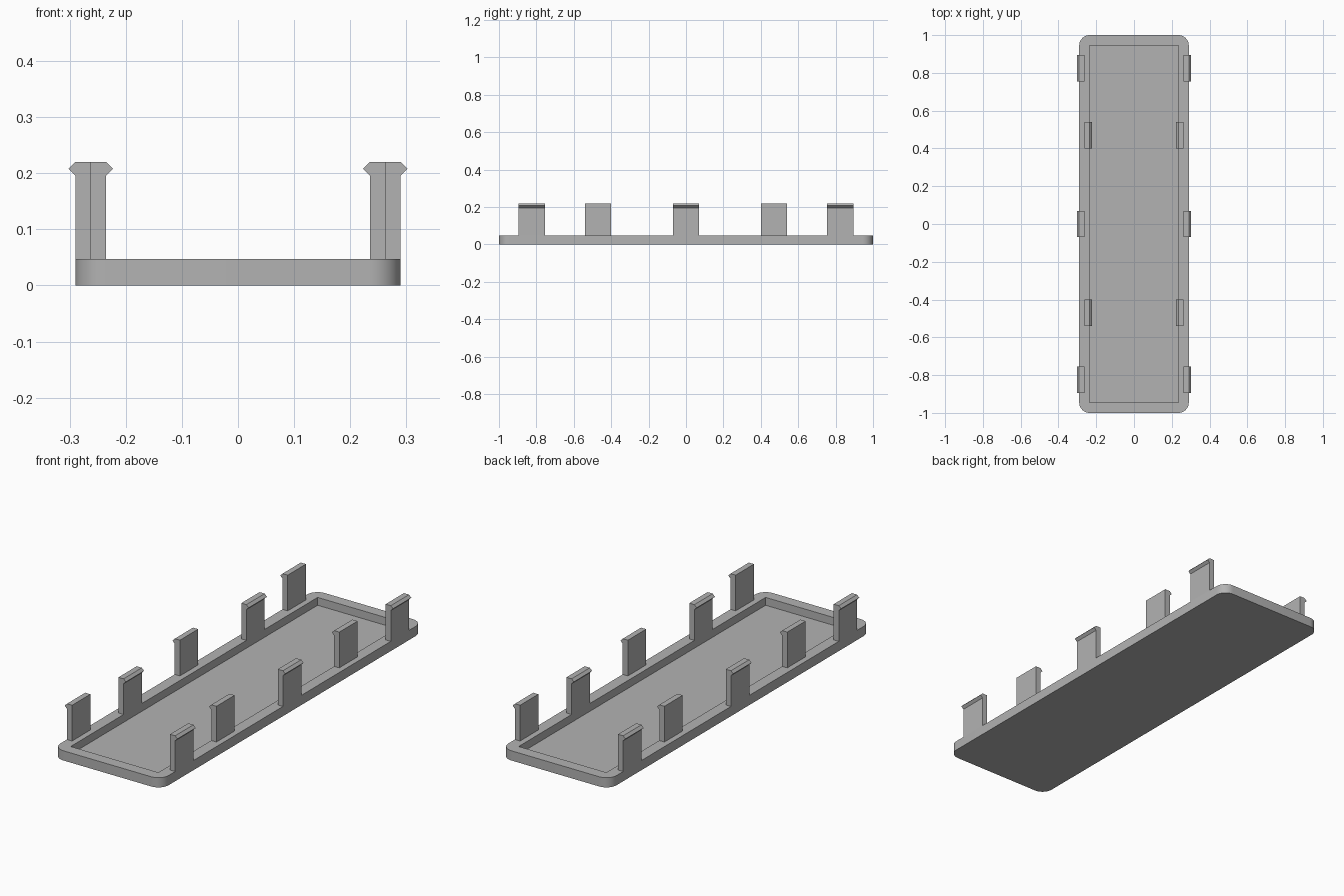
import bpy
import bmesh
from math import radians

HALF_X, HALF_Y, RIM_Z, FLOOR_Z = 0.29, 1.0, 0.047, 0.009
WALL, CORNER = 0.055, 0.055
CLIP_TOP, CLIP_HALF, CLIP_THICK, HOOK = 0.22, 0.07, 0.0275, 0.012

default = bpy.data.objects.get("Cube")
if default:
    bpy.data.objects.remove(default)

grey = bpy.data.materials.new("plain grey")
grey.use_nodes = True
colour = (0.45, 0.45, 0.45, 1)
grey.diffuse_color = colour
grey.node_tree.nodes["Principled BSDF"].inputs["Base Color"].default_value = colour


def make_object(name, bm):
    bmesh.ops.recalc_face_normals(bm, faces=bm.faces)
    mesh = bpy.data.meshes.new(name)
    bm.to_mesh(mesh)
    bm.free()
    mesh.materials.append(grey)
    obj = bpy.data.objects.new(name, mesh)
    bpy.context.collection.objects.link(obj)
    return obj


def box(half_x, half_y, z0, z1):
    bm = bmesh.new()
    bmesh.ops.create_cube(bm, size=2)
    for v in bm.verts:
        v.co = (v.co.x * half_x, v.co.y * half_y, z1 if v.co.z > 0 else z0)
    return bm


# Tray with rounded outer corners and a square-cornered recess
bm = box(HALF_X, HALF_Y, 0, RIM_Z)
uprights = [e for e in bm.edges if abs(e.verts[0].co.z - e.verts[1].co.z) > 0.01]
bmesh.ops.bevel(bm, geom=uprights, offset=CORNER, segments=10, profile=0.5, affect='EDGES')
tray = make_object("tray", bm)
cutter = make_object("recess_cutter", box(HALF_X - WALL, HALF_Y - WALL, FLOOR_Z, 0.2))
cutter.hide_render = True
cut = tray.modifiers.new("recess", 'BOOLEAN')
cut.operation = 'DIFFERENCE'
cut.solver = 'EXACT'
cut.object = cutter
bpy.ops.object.select_all(action='DESELECT')
bpy.context.view_layer.objects.active = tray
tray.select_set(True)
bpy.ops.object.modifier_apply(modifier=cut.name)
bpy.data.objects.remove(cutter)
bpy.ops.object.shade_smooth_by_angle(angle=radians(30))


def clip(name, back, face, y):
    """Upright tab from x=back to x=face, with a pointed hook beyond face."""
    out = HOOK if face > back else -HOOK
    profile = [(back, RIM_Z), (face, RIM_Z), (face, CLIP_TOP - 2 * HOOK),
               (face + out, CLIP_TOP - HOOK), (face, CLIP_TOP), (back, CLIP_TOP)]
    bm = bmesh.new()
    side = bm.faces.new([bm.verts.new((x, y - CLIP_HALF, z)) for x, z in profile])
    swept = bmesh.ops.extrude_face_region(bm, geom=[side])["geom"]
    verts = [v for v in swept if isinstance(v, bmesh.types.BMVert)]
    bmesh.ops.translate(bm, verts=verts, vec=(0, 2 * CLIP_HALF, 0))
    make_object(name, bm)


# Snap clips along both long sides: three hook outward, two hook inward
middle = HALF_X - CLIP_THICK
for label, s in (("left", 1), ("right", -1)):
    for place, y in (("front", -0.825), ("middle", 0), ("back", 0.825)):
        clip(f"outer_clip_{place}_{label}", s * middle, s * HALF_X, y)
    for place, y in (("front", -0.47), ("back", 0.47)):
        clip(f"inner_clip_{place}_{label}", s * middle, s * (HALF_X - WALL), y)
